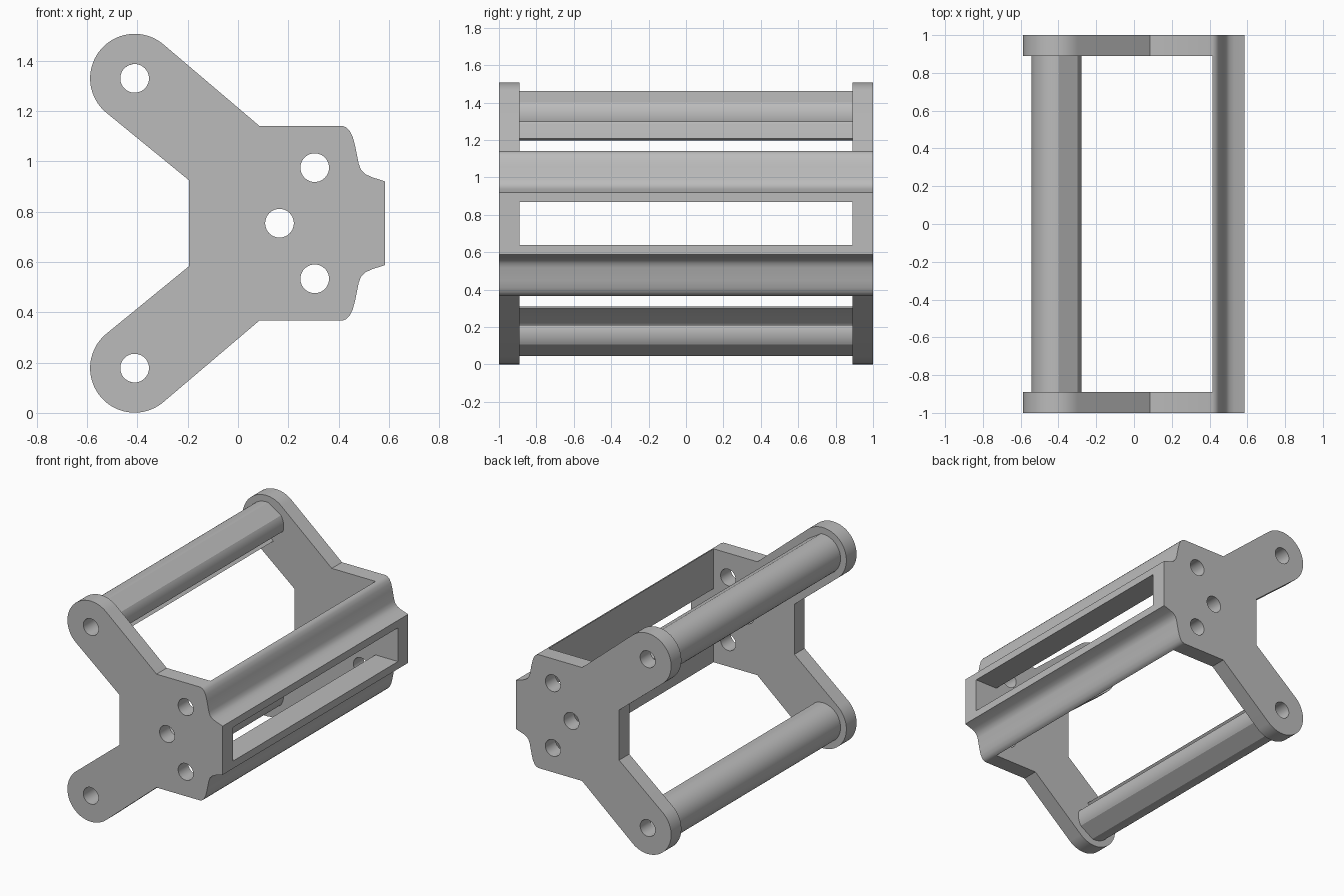
import bpy, bmesh, math
from mathutils import Vector

cube = bpy.data.objects.get("Cube")
if cube:
    bpy.data.objects.remove(cube, do_unlink=True)

# Single grey finish
grey = bpy.data.materials.new("plain grey")
grey.use_nodes = True
COLOR = (0.5, 0.5, 0.5, 1)
grey.diffuse_color = COLOR
grey.node_tree.nodes["Principled BSDF"].inputs["Base Color"].default_value = COLOR

MID = 0.754            # height of the symmetry plane
INNER = 0.89           # inner face of the end plates
HOLE = 0.057
PIVOT = Vector((-0.411, 1.33))
ARM = math.radians(-40)


def arc(center, radius, start, end, steps):
    """Points on an arc, angles in degrees."""
    return [(center[0] + radius * math.cos(math.radians(start + (end - start) * i / steps)),
             center[1] + radius * math.sin(math.radians(start + (end - start) * i / steps)))
            for i in range(steps + 1)]


def flip(points):
    """Mirror a profile about the symmetry plane, reversing its order."""
    return [(x, 2 * MID - z) for x, z in reversed(points)]


def prism(name, outline, y0, y1, holes=()):
    """Extrude an x-z outline with round holes from y0 to y1."""
    bm = bmesh.new()
    loops = [outline] + [arc(c, HOLE, 0, 360, 40)[:-1] for c in holes]
    edges = []
    for loop in loops:
        verts = [bm.verts.new((x, y0, z)) for x, z in loop]
        edges += [bm.edges.new((v, verts[i - 1])) for i, v in enumerate(verts)]
    if holes:
        bmesh.ops.triangle_fill(bm, edges=edges, use_beauty=True)
    else:
        bm.faces.new(bm.verts)
    grown = bmesh.ops.extrude_face_region(bm, geom=bm.faces[:], use_keep_orig=True)
    moved = [g for g in grown["geom"] if isinstance(g, bmesh.types.BMVert)]
    bmesh.ops.translate(bm, verts=moved, vec=(0, y1 - y0, 0))
    bmesh.ops.recalc_face_normals(bm, faces=bm.faces[:])
    mesh = bpy.data.meshes.new(name)
    bm.to_mesh(mesh)
    bm.free()
    mesh.materials.append(grey)
    obj = bpy.data.objects.new(name, mesh)
    bpy.context.collection.objects.link(obj)
    bpy.ops.object.select_all(action='DESELECT')
    obj.select_set(True)
    bpy.context.view_layer.objects.active = obj
    bpy.ops.object.shade_smooth_by_angle(angle=math.radians(25))
    return obj


# Stepped edge shared by plates and rails, from the nose up to the shoulder
nose = [(0.585, 0.92), (0.53, 0.938), (0.505, 0.95), (0.489, 0.967), (0.48, 0.99),
        (0.466, 1.06), (0.456, 1.098), (0.444, 1.122), (0.431, 1.135), (0.415, 1.141)]

# End plates: two round-ended arms on a drilled body
upper = nose + [(0.085, 1.141)] + arc(PIVOT, 0.177, 50, 230, 40) + [(-0.195, 0.925)]
plate = upper + flip(upper)
drilled = [PIVOT, (PIVOT.x, 2 * MID - PIVOT.y), (0.165, MID), (0.305, 0.975), (0.305, 2 * MID - 0.975)]
for name, y0, y1 in (("front_plate", -1, -INNER), ("back_plate", INNER, 1)):
    prism(name, plate, y0, y1, drilled)

# Rails above and below the long slot
rail = [(0.415, 0.869), (0.585, 0.869)] + nose
prism("upper_rail", rail, -INNER, INNER)
prism("lower_rail", flip(rail), -INNER, INNER)

# Grooved rods: round outside with one flat, slot open along the arm
R = 0.133
along = math.degrees(ARM)
half = math.degrees(math.asin(HOLE / R))
rod = (arc(PIVOT, R, along + half, 32, 10) + arc(PIVOT, R, 84, 360 + along - half, 36)
       + arc(PIVOT, HOLE, 270 + along, 90 + along, 20))
prism("upper_rod", rod, -INNER, INNER)
prism("lower_rod", flip(rod), -INNER, INNER)
